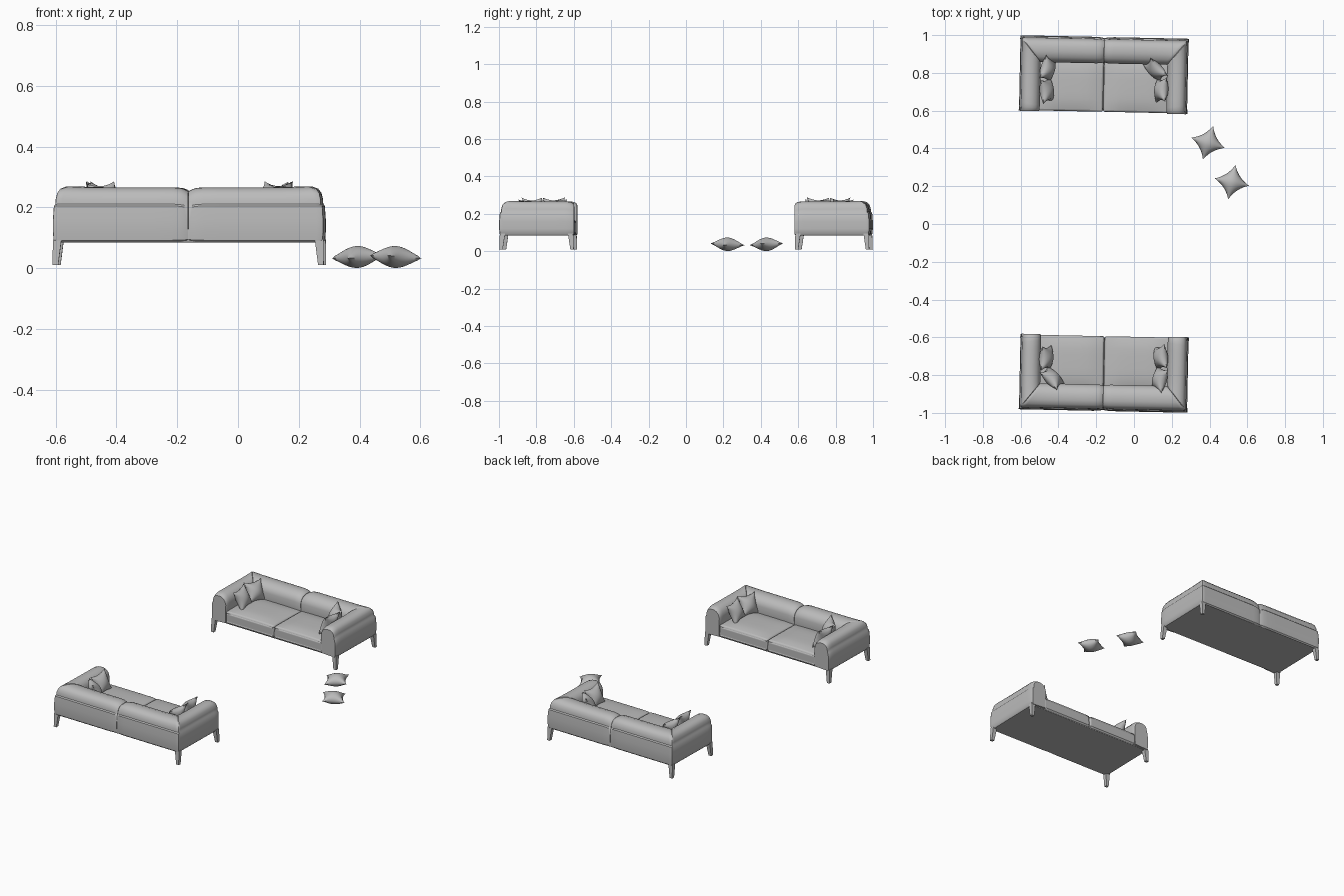
import bpy, bmesh, math
from mathutils import Matrix, Vector, Euler

cube = bpy.data.objects.get("Cube")
if cube:
    bpy.data.objects.remove(cube, do_unlink=True)

# One plain grey upholstery colour
grey = bpy.data.materials.new("soft grey")
grey.use_nodes = True
colour = (0.5, 0.5, 0.5, 1)
grey.diffuse_color = colour
grey.node_tree.nodes["Principled BSDF"].inputs["Base Color"].default_value = colour

HALF_X, HALF_Y = 0.445, 0.2
ARM_W, BACK_W = 0.11, 0.14

# Padded wall section: inset from the outer face, height
SECTION = [(0.008, 0.085), (0.002, 0.092), (0, 0.12), (0, 0.16), (0.003, 0.205),
           (0.008, 0.211), (0.009, 0.225), (0.014, 0.244), (0.024, 0.258),
           (0.042, 0.265), (0.066, 0.266), (0.088, 0.257), (0.103, 0.24),
           (0.11, 0.215), (0.108, 0.17), (0.106, 0.09)]


def finish(name, bm, matrix, angle=40):
    bmesh.ops.recalc_face_normals(bm, faces=bm.faces)
    mesh = bpy.data.meshes.new(name)
    bm.to_mesh(mesh)
    bm.free()
    mesh.materials.append(grey)
    ob = bpy.data.objects.new(name, mesh)
    bpy.context.collection.objects.link(ob)
    ob.matrix_world = matrix
    bpy.ops.object.select_all(action='DESELECT')
    ob.select_set(True)
    bpy.context.view_layer.objects.active = ob
    bpy.ops.object.shade_smooth_by_angle(angle=math.radians(angle))
    return ob


def padded_wall(name, matrix, length, width, other_width, place):
    """Sweep the section; the start is rounded, the far end is mitred."""
    bm = bmesh.new()
    rings = []
    for t in (0, 0.01, 0.03, 0.06, 0.12, 0.25, 0.4, 0.55, 0.7, 0.85, 0.95, 0.985, 1):
        puff = 1 - 0.09 * (1 - min(t / 0.12, 1)) ** 2.5
        if t == 1:
            puff -= 0.025
        ring = []
        for d, z in SECTION:
            d = 0.055 + (d - 0.055) * puff
            z = 0.12 + (z - 0.12) * puff
            if z > 0.22:
                z += 0.004 * t ** 8
            unit = d / ARM_W
            s = t * (length - unit * other_width)
            ring.append(bm.verts.new(place(s, unit * width, z)))
        rings.append(ring)
    n = len(SECTION)
    for a, b in zip(rings, rings[1:]):
        for i in range(n):
            j = (i + 1) % n
            bm.faces.new((a[i], a[j], b[j], b[i]))
    bm.faces.new(rings[0])
    bm.faces.new(rings[-1])
    finish(name, bm, matrix)


def block(name, matrix, lo, hi, crown=0, bevel=0.012):
    """Rounded box whose top is crowned like a cushion."""
    lo, hi = Vector(lo), Vector(hi)
    bm = bmesh.new()
    bmesh.ops.create_cube(bm, size=2)
    bmesh.ops.subdivide_edges(bm, edges=bm.edges[:], cuts=7, use_grid_fill=True)
    for v in bm.verts:
        x, y, z = v.co
        p = [l + (h - l) * (c + 1) / 2 for l, h, c in zip(lo, hi, v.co)]
        p[2] += max(z, 0) * crown * (1 - x ** 4) * (1 - y ** 4)
        v.co = p
    ob = finish(name, bm, matrix)
    mod = ob.modifiers.new("soft edge", 'BEVEL')
    mod.width = bevel
    mod.segments = 3
    mod.limit_method = 'ANGLE'
    mod.angle_limit = math.radians(50)


def pillow(name, matrix, half=0.066, thick=0.036, n=14):
    """Puffed square with pulled-out corners."""
    bm = bmesh.new()
    bmesh.ops.create_grid(bm, x_segments=n, y_segments=n, size=1)
    top = bm.verts[:]
    copy = bmesh.ops.duplicate(bm, geom=bm.faces[:])["geom"]
    bottom = [g for g in copy if isinstance(g, bmesh.types.BMVert)]
    for verts, side in ((top, 1), (bottom, -1)):
        for v in verts:
            u, w = v.co.x, v.co.y
            fill = max((1 - u * u) * (1 - w * w), 0)
            v.co = (half * u * (1 - 0.2 * (1 - w * w)),
                    half * w * (1 - 0.2 * (1 - u * u)), side * thick * fill ** 0.6)
    bmesh.ops.remove_doubles(bm, verts=bm.verts[:], dist=0.0001)
    finish(name, bm, matrix, 60)


def leg(name, matrix, sx, sy):
    """Tapered four-sided leg, splayed slightly outwards."""
    bm = bmesh.new()
    bmesh.ops.create_cone(bm, cap_ends=True, segments=4, radius1=0.013, radius2=0.02, depth=0.085)
    bmesh.ops.rotate(bm, verts=bm.verts, matrix=Matrix.Rotation(math.pi / 4, 3, 'Z'))
    for v in bm.verts:
        low = v.co.z < 0
        v.co += Vector((sx * (0.431 + 0.006 * low), sy * (0.182 + 0.008 * low), 0.0525))
    finish(name, bm, matrix, 30)


def turned(x, y, z, lean, spin, roll=0):
    rot = Euler((0, math.radians(lean), math.radians(spin))).to_matrix().to_4x4()
    return Matrix.Translation((x, y, z)) @ rot @ Matrix.Rotation(math.radians(roll), 4, 'Z')


def sofa(prefix, matrix):
    block(prefix + "_base", matrix, (-0.435, -0.19, 0.085), (0.435, 0.19, 0.13), 0, 0.004)
    for sx, side in ((-1, "right"), (1, "left")):
        tag = f"{prefix}_{side}"
        padded_wall(tag + "_backrest", matrix, HALF_X, BACK_W, ARM_W,
                    lambda s, d, z: (sx * (s + 0.0005), HALF_Y - d, z))
        padded_wall(tag + "_armrest", matrix, 2 * HALF_Y, ARM_W, BACK_W,
                    lambda s, d, z: (sx * (HALF_X - d), s - HALF_Y, z))
        x0, x1 = sorted((sx * 0.001, sx * 0.345))
        block(tag + "_seat", matrix, (x0, -0.196, 0.088), (x1, 0.075, 0.165), 0.014)
        for sy, end in ((-1, "front"), (1, "rear")):
            leg(f"{tag}_{end}_leg", matrix, sx, sy)
    # Pillows leaning on the arms: x, y, z, lean, spin, roll
    for i, p in enumerate([(-0.3, -0.09, 0.222, 66, 6, 4), (-0.297, 0.025, 0.222, 64, -12, -5),
                           (0.306, -0.075, 0.222, 68, 176, 5), (0.272, 0.032, 0.222, 66, 228, -4)]):
        pillow(f"{prefix}_pillow_{i + 1}", matrix @ turned(*p))


# Two facing sofas, the second a half turn of the first
place = Matrix.Translation((-0.16, 0.79, 0)) @ Matrix.Rotation(math.radians(-1.2), 4, 'Z')
sofa("far_sofa", place)
sofa("near_sofa", Matrix.Translation((-0.16, 0, 0)) @ Matrix.Rotation(math.pi, 4, 'Z')
     @ Matrix.Translation((0.16, 0, 0)) @ place)

# Loose pillows on the floor
pillow("floor_pillow_1", turned(0.392, 0.43, 0.037, -4, 28))
pillow("floor_pillow_2", turned(0.518, 0.222, 0.037, 4, 33))
